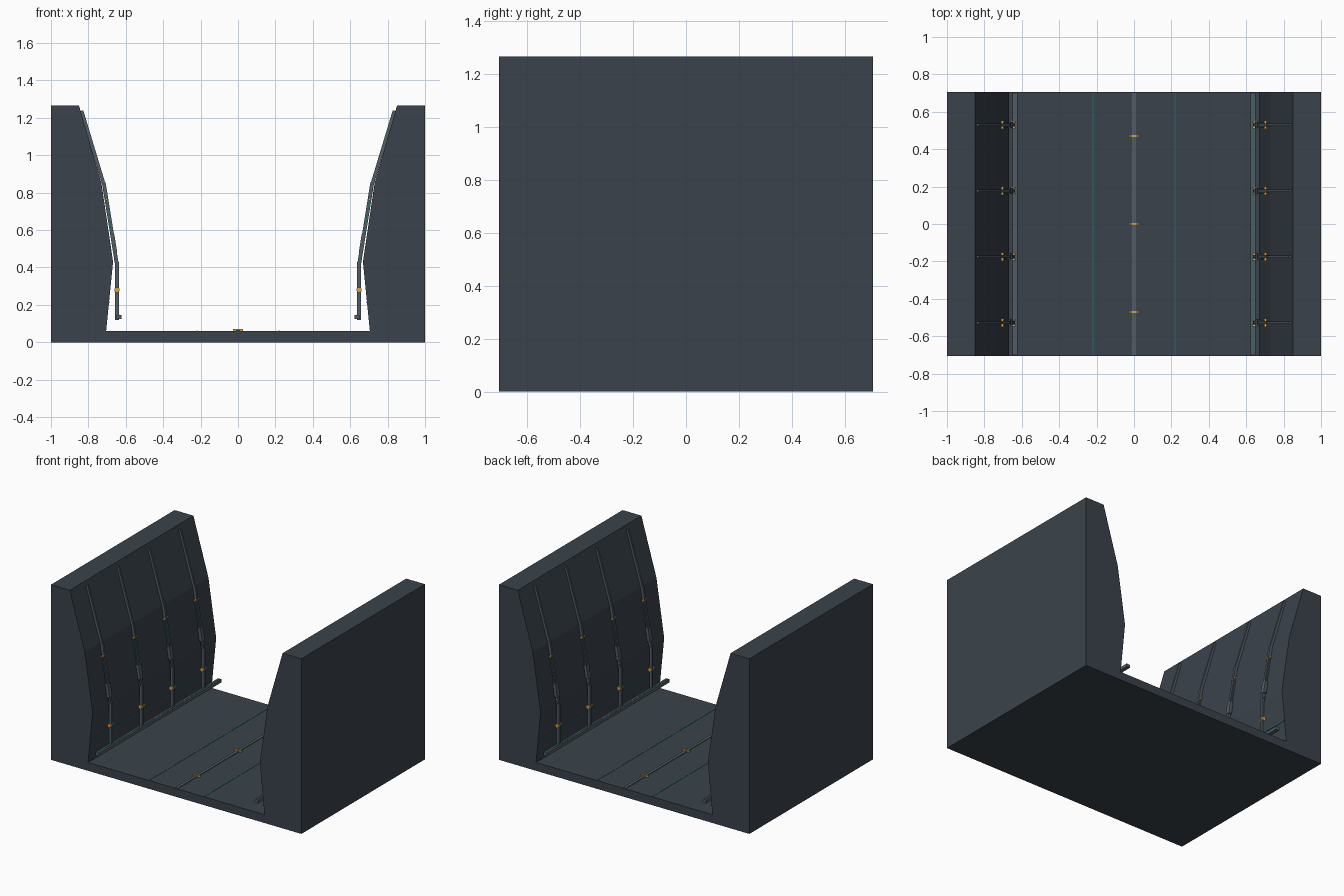
import bpy, bmesh, math
from mathutils import Vector

if "Cube" in bpy.data.objects:
    bpy.data.objects.remove(bpy.data.objects["Cube"])


def material(name, rgb):
    m = bpy.data.materials.new(name)
    m.diffuse_color = (*rgb, 1)
    m.use_nodes = True
    m.node_tree.nodes["Principled BSDF"].inputs["Base Color"].default_value = m.diffuse_color
    return m


HULL = material("dark_slate", (0.042, 0.055, 0.07))
STEEL = material("grey_steel", (0.085, 0.11, 0.13))
AMBER = material("amber", (0.75, 0.37, 0.05))
TEAL = material("teal", (0.02, 0.14, 0.14))


def prism(name, outline, y, width, mat):
    """Extrude an x-z outline along y, centred on y."""
    bm = bmesh.new()
    face = bm.faces.new([bm.verts.new((x, y - width / 2, z)) for x, z in outline])
    out = bmesh.ops.extrude_face_region(bm, geom=[face])
    moved = [v for v in out["geom"] if isinstance(v, bmesh.types.BMVert)]
    bmesh.ops.translate(bm, verts=moved, vec=(0, width, 0))
    bmesh.ops.recalc_face_normals(bm, faces=bm.faces)
    me = bpy.data.meshes.new(name)
    bm.to_mesh(me)
    bm.free()
    me.materials.append(mat)
    ob = bpy.data.objects.new(name, me)
    bpy.context.collection.objects.link(ob)
    return ob


def box(name, x0, x1, z0, z1, y, width, mat):
    return prism(name, [(x0, z0), (x1, z0), (x1, z1), (x0, z1)], y, width, mat)


def bar(name, a, b, thick, y, width, mat):
    """Slanted bar between two x-z points."""
    a, b = Vector(a), Vector(b)
    d = (b - a).normalized()
    n = Vector((-d.y, d.x)) * thick / 2
    return prism(name, [a - n, b - n, b + n, a + n], y, width, mat)


def disc(name, x, z, r, y, width, mat, sides=12):
    pts = [(x + r * math.cos(2 * math.pi * i / sides),
            z + r * math.sin(2 * math.pi * i / sides)) for i in range(sides)]
    return prism(name, pts, y, width, mat)


DEPTH = 1.41

# Trough body: floor and two bent side walls
half = [(1, 0), (1, 1.265), (0.85, 1.265), (0.73, 0.85), (0.668, 0.43), (0.705, 0.06)]
prism("trough_body", half + [(-x, z) for x, z in reversed(half)], 0, DEPTH, HULL)

# Floor spine, clips and inlaid lines
box("floor_spine", -0.01, 0.01, 0.058, 0.065, 0, DEPTH - 0.01, STEEL)
for y in (-0.47, 0, 0.47):
    box("spine_clip", -0.027, 0.027, 0.06, 0.072, y, 0.01, AMBER)
for x in (-0.22, 0.22):
    box("floor_line", x - 0.003, x + 0.003, 0.058, 0.062, 0, DEPTH - 0.01, TEAL)

for s, side in ((-1, "left"), (1, "right")):
    # Long rail along the strut feet, and a line set in the wall
    box(side + "_rail", s * 0.622, s * 0.650, 0.124, 0.146, 0, DEPTH - 0.01, STEEL)
    box(side + "_rail_line", s * 0.633, s * 0.637, 0.145, 0.148, 0, DEPTH - 0.01, TEAL)
    bar(side + "_wall_line", (s * 0.6895, 0.21), (s * 0.6885, 0.217), 0.006, 0,
        DEPTH - 0.01, TEAL)
    for y in (-0.527, -0.175, 0.177, 0.53):
        # Upper rib on the wall, lower rib leaning off it, hanging strut
        bar(side + "_upper_rib", (s * 0.836, 1.238), (s * 0.718, 0.848), 0.018, y, 0.013, STEEL)
        bar(side + "_lower_rib", (s * 0.718, 0.855), (s * 0.648, 0.42), 0.02, y, 0.016, STEEL)
        box(side + "_strut", s * 0.637, s * 0.657, 0.12, 0.43, y, 0.016, STEEL)
        # Damper body, rod and cable alongside the lower rib
        bar(side + "_damper", (s * 0.672, 0.575), (s * 0.657, 0.48), 0.022, y, 0.032, STEEL)
        bar(side + "_damper_rod", (s * 0.702, 0.76), (s * 0.672, 0.57), 0.006, y + 0.011, 0.006, STEEL)
        bar(side + "_cable", (s * 0.702, 0.76), (s * 0.652, 0.43), 0.005, y - 0.011, 0.005, TEAL)
        # Pivot pin high up, knee pin, and amber clamp discs on the strut
        disc(side + "_pivot_pin", s * 0.703, 0.765, 0.007, y, 0.045, AMBER)
        disc(side + "_knee_pin", s * 0.655, 0.44, 0.007, y, 0.03, STEEL)
        for dy in (-0.015, 0.015):
            disc(side + "_strut_clamp", s * 0.647, 0.28, 0.014, y + dy, 0.01, AMBER)
